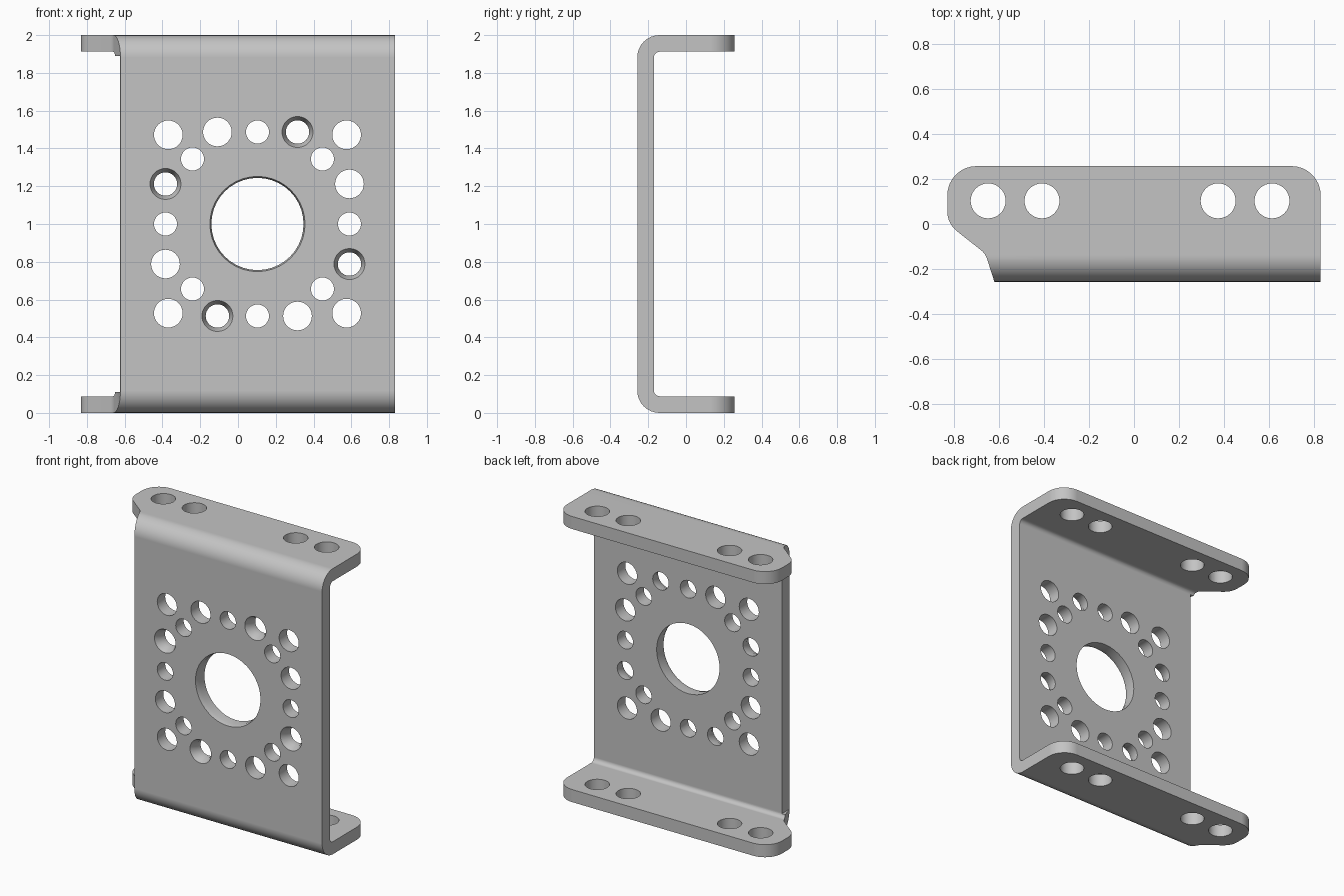
import bpy, bmesh
from math import pi, cos, sin, radians
from mathutils import Matrix, Vector

if "Cube" in bpy.data.objects:
    bpy.data.objects.remove(bpy.data.objects["Cube"], do_unlink=True)

W, D, T = 0.832, 0.258, 0.088      # half width, half depth, sheet thickness
HUB = Vector((0.103, 0, 1.0))      # centre of the hole pattern

steel = bpy.data.materials.new("plain grey metal")
steel.use_nodes = True
steel.diffuse_color = (0.55, 0.55, 0.55, 1)
steel.node_tree.nodes["Principled BSDF"].inputs["Base Color"].default_value = steel.diffuse_color


def make_object(name, bm):
    bmesh.ops.recalc_face_normals(bm, faces=bm.faces)
    mesh = bpy.data.meshes.new(name)
    bm.to_mesh(mesh)
    bm.free()
    mesh.materials.append(steel)
    obj = bpy.data.objects.new(name, mesh)
    bpy.context.collection.objects.link(obj)
    return obj


def arc(cx, cy, r, start, end, steps=8):
    angles = [radians(start + (end - start) * i / steps) for i in range(steps + 1)]
    return [(cx + r * cos(a), cy + r * sin(a)) for a in angles]


def prism(bm, points, offset):
    face = bm.faces.new([bm.verts.new(p) for p in points])
    moved = bmesh.ops.extrude_face_region(bm, geom=[face])["geom"]
    bmesh.ops.translate(bm, vec=offset, verts=[v for v in moved if isinstance(v, bmesh.types.BMVert)])


def drill(bm, x, z, r, rim=None, depth=0.0, sides=32):
    """Hole through the web, with an optional conical rim on the front."""
    front, back = -D, -0.1
    rings = [(back, r), (front - 0.1, r)]
    if rim:
        slope = (rim - r) / depth
        rings = [(back, r), (front + depth, r), (front - 0.02, rim + slope * 0.02)]
    loops = [[bm.verts.new((x + rad * cos(2 * pi * i / sides), y, z + rad * sin(2 * pi * i / sides)))
              for i in range(sides)] for y, rad in rings]
    for a, b in zip(loops, loops[1:]):
        for i in range(sides):
            j = (i + 1) % sides
            bm.faces.new((a[i], a[j], b[j], b[i]))
    bm.faces.new(loops[0])
    bm.faces.new(loops[-1])


def apply_boolean(target, cutter, operation):
    mod = target.modifiers.new(operation, "BOOLEAN")
    mod.operation, mod.object, mod.solver = operation, cutter, "EXACT"
    bpy.context.view_layer.objects.active = target
    bpy.ops.object.modifier_apply(modifier=mod.name)
    bpy.data.objects.remove(cutter, do_unlink=True)


# Bent sheet: channel profile swept along x
R, r = 0.118, 0.03
lower = [(0.4, 0)] + arc(-D + R, R, R, 270, 180)
upper = [(y, 2 - z) for y, z in reversed(lower)]
inner_top = [(0.4, 2 - T)] + arc(-D + T + r, 2 - T - r, r, 90, 180, 5)
inner_low = [(y, 2 - z) for y, z in reversed(inner_top)]
bm = bmesh.new()
prism(bm, [(-1, y, z) for y, z in lower + upper + inner_top + inner_low], (2, 0, 0))
bracket = make_object("bracket", bm)

# Plan outline: rounded back corners and a relieved front left corner
c = 0.13
outline = [(W, -0.4)] + arc(W - c, D - c, c, 0, 90) + arc(-W + c, D - c, c, 90, 180)
outline += arc(-W + 0.11, 0.055, 0.11, 180, 230, 5)
outline += [(-0.675, -0.122), (-0.663, -0.137), (-0.655, -0.155), (-0.622, -D), (-0.578, -0.4)]
bm = bmesh.new()
prism(bm, [(x, y, -0.1) for x, y in outline], (0, 0, 2.2))
apply_boolean(bracket, make_object("outline_cutter", bm), "INTERSECT")

# Cutters: straight left web edge, web holes and flange holes
bm = bmesh.new()
prism(bm, [(-1.2, -0.5, 0.11), (-0.624, -0.5, 0.11), (-0.624, -0.1, 0.11), (-1.2, -0.1, 0.11)], (0, 0, 1.78))

drill(bm, HUB.x, HUB.z, 0.244, 0.252, 0.03, 40)
pattern = [  # offset x, offset z, radius, rim radius; repeated every quarter turn
    (0, 0.487, 0.061, None),
    (0.344, 0.344, 0.061, None),
    (0.472, 0.472, 0.076, None),
    (-0.212, 0.487, 0.076, None),
    (0.212, 0.487, 0.062, 0.082),
]
for dx, dz, rad, rim in pattern:
    for quarter in range(4):
        drill(bm, HUB.x + dx, HUB.z + dz, rad, rim, 0.045)
        dx, dz = -dz, dx

for x in (-0.65, -0.41, 0.375, 0.615):
    bmesh.ops.create_cone(bm, cap_ends=True, segments=32, radius1=0.078, radius2=0.078,
                          depth=2.4, matrix=Matrix.Translation((x, 0.103, 1)))
apply_boolean(bracket, make_object("hole_cutter", bm), "DIFFERENCE")

# Smooth bends and bores, crisp edges, flat plates
bpy.ops.object.select_all(action="DESELECT")
bracket.select_set(True)
bpy.context.view_layer.objects.active = bracket
bpy.ops.object.shade_smooth_by_angle(angle=radians(25))
weighted = bracket.modifiers.new("flat plates", "WEIGHTED_NORMAL")
weighted.keep_sharp = True
